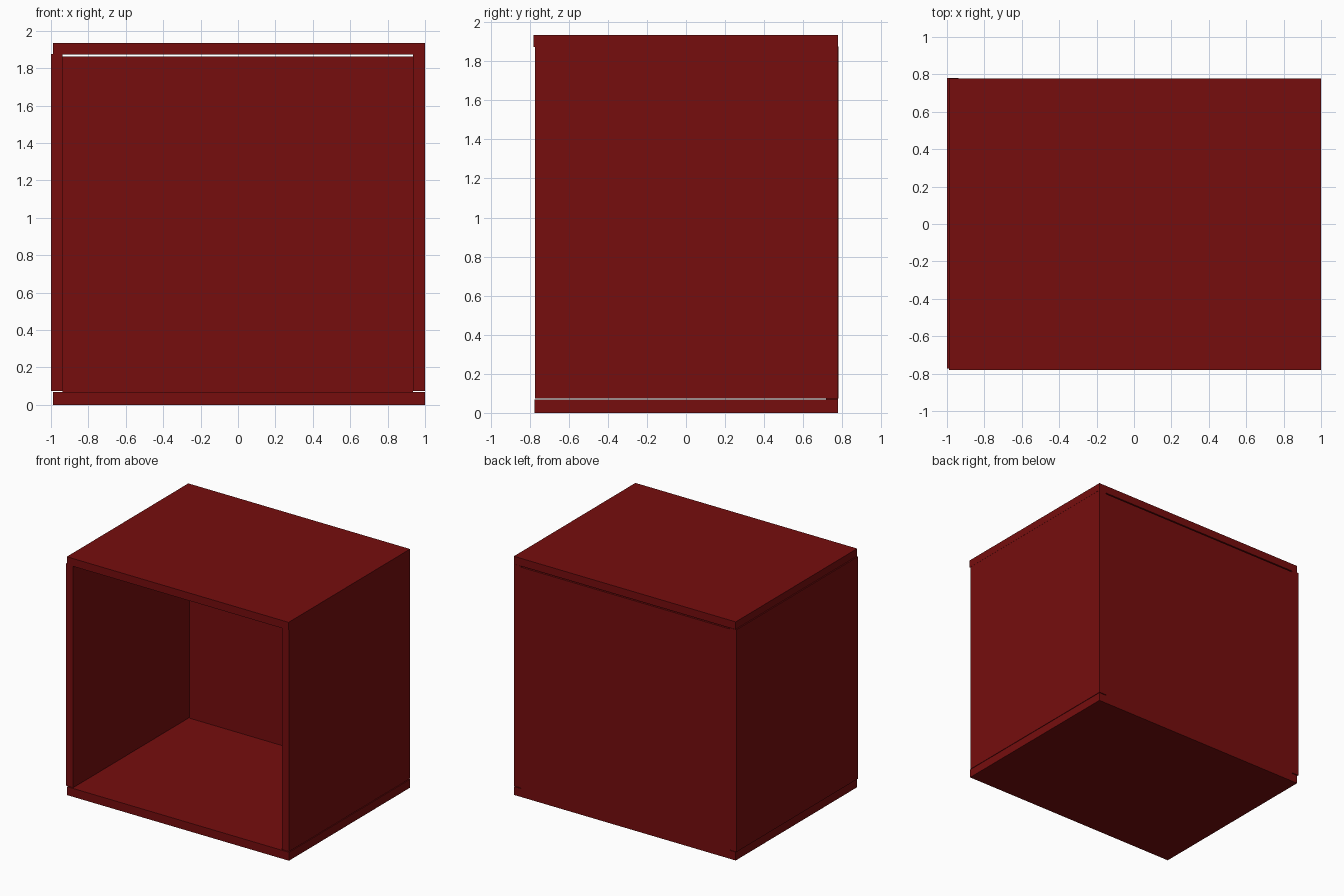
import bpy

cube = bpy.data.objects.get("Cube")
if cube:
    bpy.data.objects.remove(cube, do_unlink=True)

# Dark red finish shared by every panel
red = bpy.data.materials.new("dark_red")
red.use_nodes = True
colour = (0.18, 0.004, 0.0043, 1.0)
red.diffuse_color = colour
bsdf = next(n for n in red.node_tree.nodes if n.type == 'BSDF_PRINCIPLED')
bsdf.inputs["Base Color"].default_value = colour


def panel(name, x, y, z):
    """Flat board spanning the given (low, high) ranges."""
    bpy.ops.mesh.primitive_cube_add(size=1)
    board = bpy.context.object
    board.name = board.data.name = name
    board.location = [(a + b) / 2 for a, b in (x, y, z)]
    board.scale = [b - a for a, b in (x, y, z)]
    bpy.ops.object.transform_apply(location=True, scale=True)
    board.data.materials.append(red)
    return board


# Open-fronted cabinet: bottom and top boards
panel("bottom_panel", (-0.99, 1.0), (-0.775, 0.777), (0.0, 0.068))
panel("top_panel", (-0.99, 1.0), (-0.78, 0.777), (1.872, 1.935))

# Side boards, standing just clear of the bottom
panel("right_side_panel", (-1.0, -0.938), (-0.773, 0.78), (0.073, 1.875))
panel("left_side_panel", (0.936, 0.999), (-0.773, 0.778), (0.073, 1.872))

# Back board between the sides, with a narrow gap under the top
panel("back_panel", (-0.938, 0.936), (0.717, 0.777), (0.068, 1.863))
